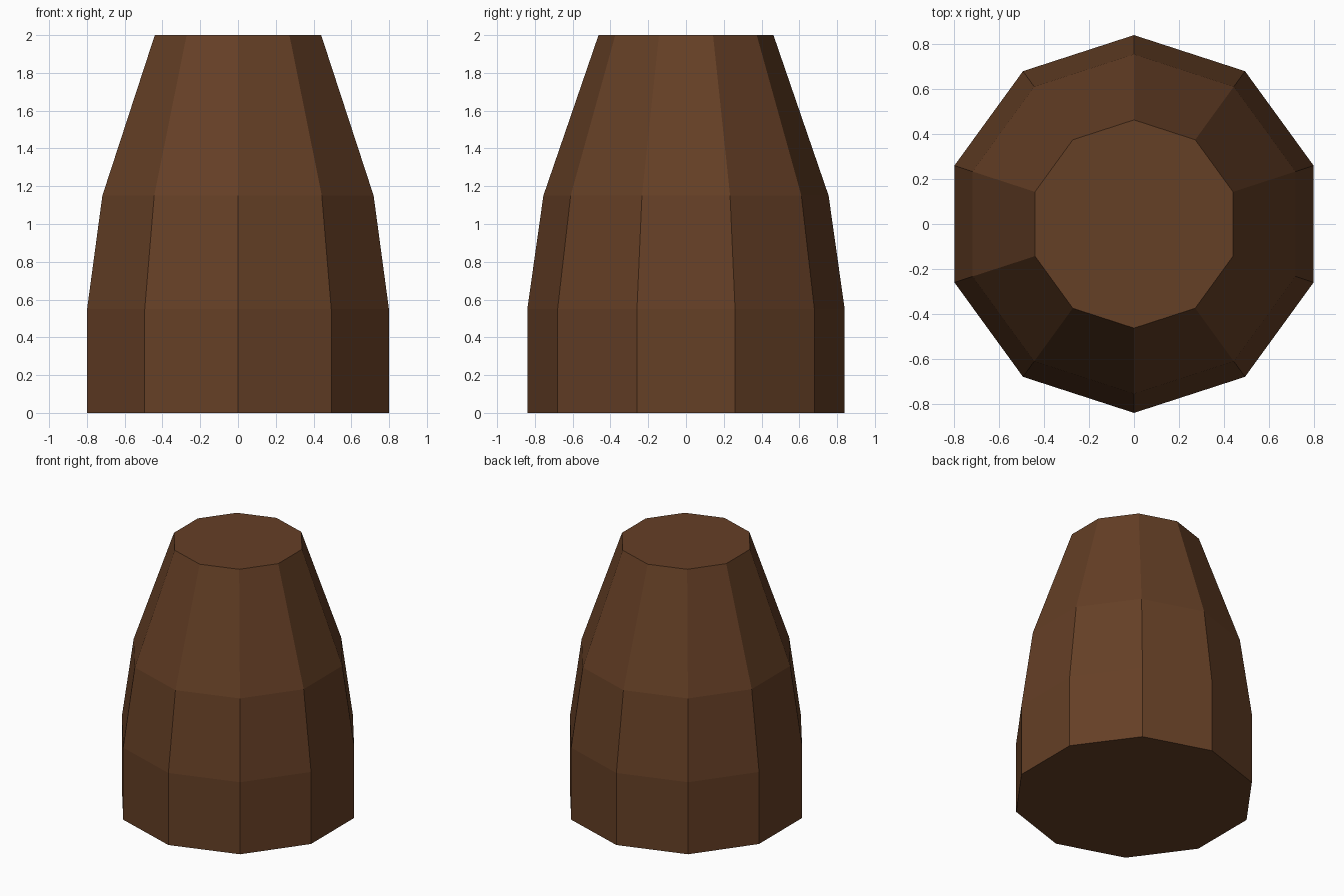
import bpy
import bmesh
from math import cos, sin, tau

if "Cube" in bpy.data.objects:
    bpy.data.objects.remove(bpy.data.objects["Cube"], do_unlink=True)

SIDES = 10
# Radius and height of each ring, bottom to top
PROFILE = [(0.84, 0.0), (0.84, 0.55), (0.755, 1.15), (0.463, 2.0)]


def make_material(name, colour):
    mat = bpy.data.materials.new(name)
    mat.use_nodes = True
    mat.diffuse_color = colour
    bsdf = next(n for n in mat.node_tree.nodes if n.type == "BSDF_PRINCIPLED")
    bsdf.inputs["Base Color"].default_value = colour
    bsdf.inputs["Roughness"].default_value = 0.9
    return mat


def lofted_solid(name, profile, sides, mat):
    """Stack polygon rings, bridge them with quads and cap both ends."""
    bm = bmesh.new()
    rings = []
    for radius, z in profile:
        angles = [tau * (i / sides + 0.25) for i in range(sides)]
        rings.append([bm.verts.new((radius * cos(a), radius * sin(a), z)) for a in angles])
    for low, high in zip(rings, rings[1:]):
        for i in range(sides):
            j = (i + 1) % sides
            bm.faces.new((low[i], low[j], high[j], high[i]))
    bm.faces.new(rings[0][::-1])
    bm.faces.new(rings[-1])
    mesh = bpy.data.meshes.new(name)
    bm.to_mesh(mesh)
    bm.free()
    mesh.materials.append(mat)
    obj = bpy.data.objects.new(name, mesh)
    bpy.context.collection.objects.link(obj)
    return obj


# Tapered ten-sided stump, flat shaded
brown = make_material("bark brown", (0.130, 0.050, 0.019, 1.0))
lofted_solid("tapered_stump", PROFILE, SIDES, brown)
